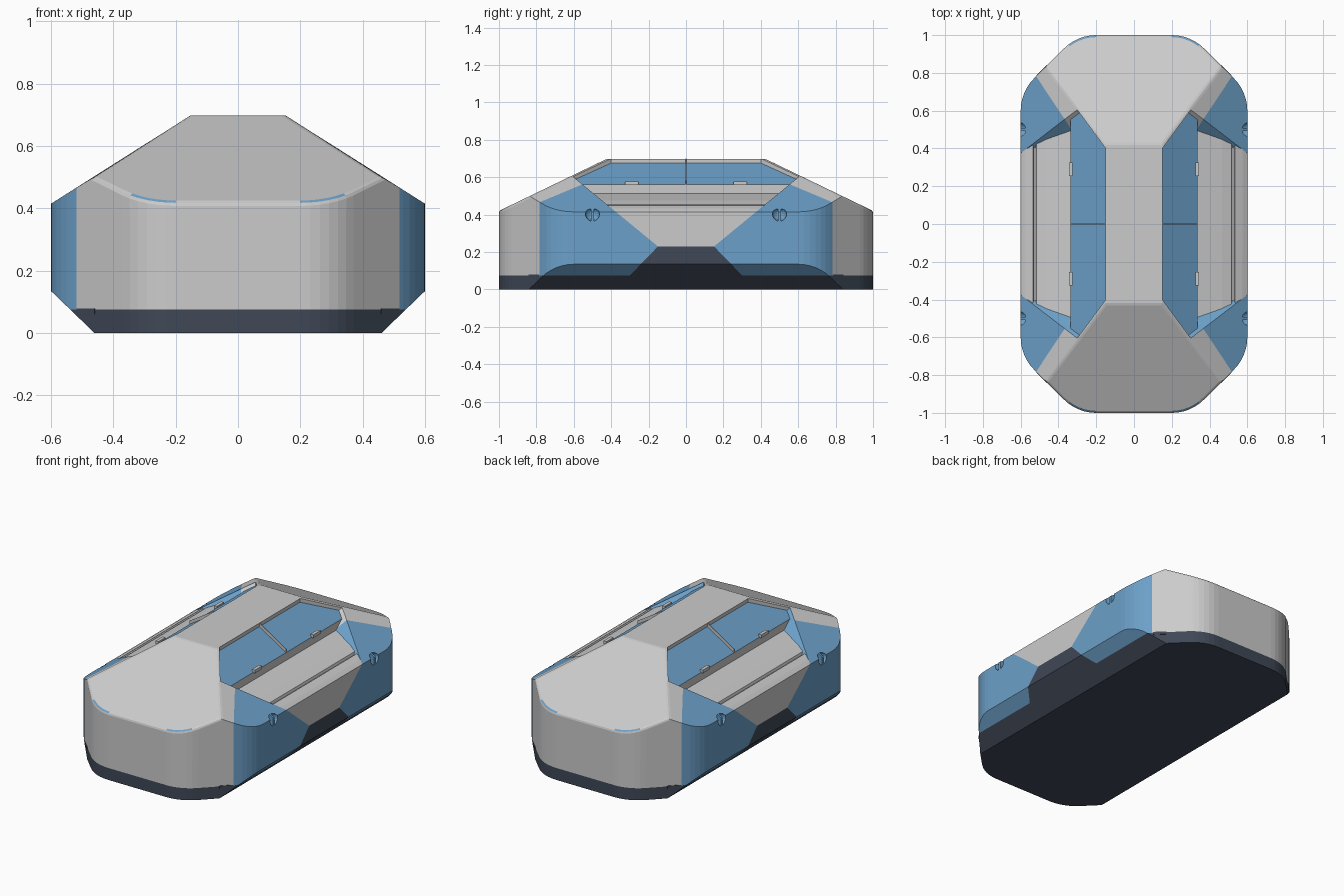
import bpy, bmesh, math
from mathutils import Vector

if "Cube" in bpy.data.objects:
    bpy.data.objects.remove(bpy.data.objects["Cube"])


def material(name, rgb):
    m = bpy.data.materials.new(name)
    m.diffuse_color = (*rgb, 1)
    m.use_nodes = True
    m.node_tree.nodes["Principled BSDF"].inputs["Base Color"].default_value = m.diffuse_color
    return m


GRAY = material("light gray", (0.60, 0.60, 0.60))
BLUE = material("blue", (0.15, 0.35, 0.58))
DARK = material("dark slate", (0.05, 0.065, 0.095))
SIDES = (-1, 1)


def to_object(bm, name, mats=()):
    bmesh.ops.recalc_face_normals(bm, faces=bm.faces)
    me = bpy.data.meshes.new(name)
    bm.to_mesh(me)
    bm.free()
    ob = bpy.data.objects.new(name, me)
    bpy.context.collection.objects.link(ob)
    for m in mats:
        me.materials.append(m)
    return ob


def prism(points, vec):
    bm = bmesh.new()
    f = bm.faces.new([bm.verts.new(p) for p in points])
    r = bmesh.ops.extrude_face_region(bm, geom=[f])
    bmesh.ops.translate(bm, vec=vec, verts=[v for v in r["geom"] if isinstance(v, bmesh.types.BMVert)])
    bmesh.ops.recalc_face_normals(bm, faces=bm.faces)
    return bm


def bisect(bm, co, no, clip=False):
    geom = bm.verts[:] + bm.edges[:] + bm.faces[:]
    r = bmesh.ops.bisect_plane(bm, geom=geom, dist=1e-5, plane_co=co, plane_no=no, clear_outer=clip)
    if clip:
        edges = [e for e in r["geom_cut"] if isinstance(e, bmesh.types.BMEdge)]
        bmesh.ops.edgeloop_fill(bm, edges=edges)
        bmesh.ops.recalc_face_normals(bm, faces=bm.faces)


def box(name, loc, size, mat, rot=(0, 0, 0)):
    bm = bmesh.new()
    bmesh.ops.create_cube(bm, size=1)
    bmesh.ops.scale(bm, vec=size, verts=bm.verts)
    ob = to_object(bm, name, [mat])
    ob.location, ob.rotation_euler = loc, rot
    return ob


# Plan outline: octagon with rounded corners
octagon = [Vector(p) for p in ((0.6, -0.7), (0.6, 0.7), (0.3, 1), (-0.3, 1),
                               (-0.6, 0.7), (-0.6, -0.7), (-0.3, -1), (0.3, -1))]
T, SEG = 0.1, 6
R = T / math.tan(math.radians(22.5))
outline = []
for i, c in enumerate(octagon):
    a = (octagon[i - 1] - c).normalized()
    b = (octagon[(i + 1) % 8] - c).normalized()
    centre = c + (a + b).normalized() * math.hypot(T, R)
    start = c + a * T - centre
    for k in range(SEG + 1):
        t = math.radians(45 * k / SEG)
        outline.append((centre.x + start.x * math.cos(t) - start.y * math.sin(t),
                        centre.y + start.x * math.sin(t) + start.y * math.cos(t), 0))

# Body: prism clipped by the roof slopes and the lower side chamfers
bm = prism(outline, (0, 0, 0.7))
for s in SIDES:
    bisect(bm, (s * 0.15, 0, 0.7), (s * 0.285, 0, 0.45), True)
    bisect(bm, (0, s * 0.42, 0.7), (0, s * 0.28, 0.58), True)
    bisect(bm, (s * 0.46, 0, 0), (s * 0.135, 0, -0.14), True)

# Softened edges around the two end slopes
ends = [f for f in bm.faces if abs(f.normal.y) > 0.3 and f.normal.z > 0.5]
soft = list({e for f in ends for e in f.edges})
bmesh.ops.bevel(bm, geom=soft, offset=0.012, segments=2, profile=0.5, affect="EDGES", clamp_overlap=True)
body = to_object(bm, "body", [GRAY, BLUE, DARK])


def subtract(bm, name):
    cutter = to_object(bm, name)
    cutter.hide_render = True
    mod = body.modifiers.new(name, "BOOLEAN")
    mod.operation, mod.solver, mod.object = "DIFFERENCE", "EXACT", cutter
    bpy.context.view_layer.objects.active = body
    bpy.ops.object.modifier_apply(modifier=name)
    bpy.data.objects.remove(cutter)


SLOPE = 1.216  # lean of the recess cheeks
HIP = 1.355    # plan direction of the roof hips
section = [(0.15, 0.8), (0.15, 0.676), (0.335, 0.562), (0.335, 0.513), (0.465, 0.475),
           (0.515, 0.455), (0.52, 0.44), (0.53, 0.44), (0.535, 0.45), (0.575, 0.431),
           (0.61, 0.408), (0.7, 0.408), (0.7, 0.8)]
for s in SIDES:
    # Side recess with window ledge and stepped shelf
    bm = prism([(s * x, -0.9, z) for x, z in section], (0, 1.8, 0))
    for t in SIDES:
        bisect(bm, (0, t * 0.15, 0.23), (0, t, -SLOPE), True)
        bisect(bm, (s * 0.15, t * 0.40, 0), (-s * HIP, t, 0), True)
    subtract(bm, "recess_cutter")
    # Finger sockets split by a web
    for t in SIDES:
        for side in SIDES:
            bm = bmesh.new()
            bmesh.ops.create_uvsphere(bm, u_segments=16, v_segments=10, radius=0.038)
            bmesh.ops.translate(bm, vec=(s * 0.597, t * 0.5, 0.403), verts=bm.verts)
            bisect(bm, (0, t * 0.5 + side * 0.007, 0), (0, -side, 0), True)
            subtract(bm, "socket_cutter")

# Colour borders
bm = bmesh.new()
bm.from_mesh(body.data)
bisect(bm, (0, 0, 0.075), (0, 0, 1))
bisect(bm, (0, 0, 0.23), (0, 0, 1))
for t in SIDES:
    bisect(bm, (0, t * 0.15, 0.23), (0, t, -SLOPE))
    bisect(bm, (0, t * 0.15, 0.23), (0, t, 0.97))
    for s in SIDES:
        bisect(bm, (s * 0.52, t * 0.785, 0), (-s * 1.51, t, 0))
for f in bm.faces:
    c = f.calc_center_median()
    x, y, z = abs(c.x), abs(c.y), c.z
    roof = 0.7 - (x - 0.15) * 0.6333
    in_v = z > 0.23 and y < 0.15 + (z - 0.23) * SLOPE - 0.002
    panel = 0.15 < x < 0.334 and z < roof - 0.015 and f.normal.z > 0.5
    if z < 0.075 or (z < 0.23 and y < 0.15 + (0.23 - z) * 0.97):
        f.material_index = 2
    elif panel:
        f.material_index = 1
    elif not in_v and y < 0.785 + (x - 0.52) * 1.51:
        f.material_index = 1
    else:
        f.material_index = 0
bmesh.ops.dissolve_limit(bm, angle_limit=0.01, verts=bm.verts, edges=bm.edges, delimit={"MATERIAL"})
bm.to_mesh(body.data)
bm.free()

for s in SIDES:
    # Thin fin dividing each window
    fin = [(s * 0.15, -0.002, 0.699), (s * 0.15, -0.002, 0.67),
           (s * 0.335, -0.002, 0.555), (s * 0.335, -0.002, 0.583)]
    to_object(prism(fin, (0, 0.004, 0)), "window_fin", [GRAY])
    for t in SIDES:
        # Hinge tabs under the window
        box("hinge_tab", (s * 0.335, t * 0.29, 0.568), (0.02, 0.07, 0.02), GRAY)
        # Corner slots at the base seam
        box("corner_slot", (s * 0.487, t * 0.813, 0.07), (0.08, 0.006, 0.018), DARK,
            (0, 0, -s * t * math.pi / 4))
